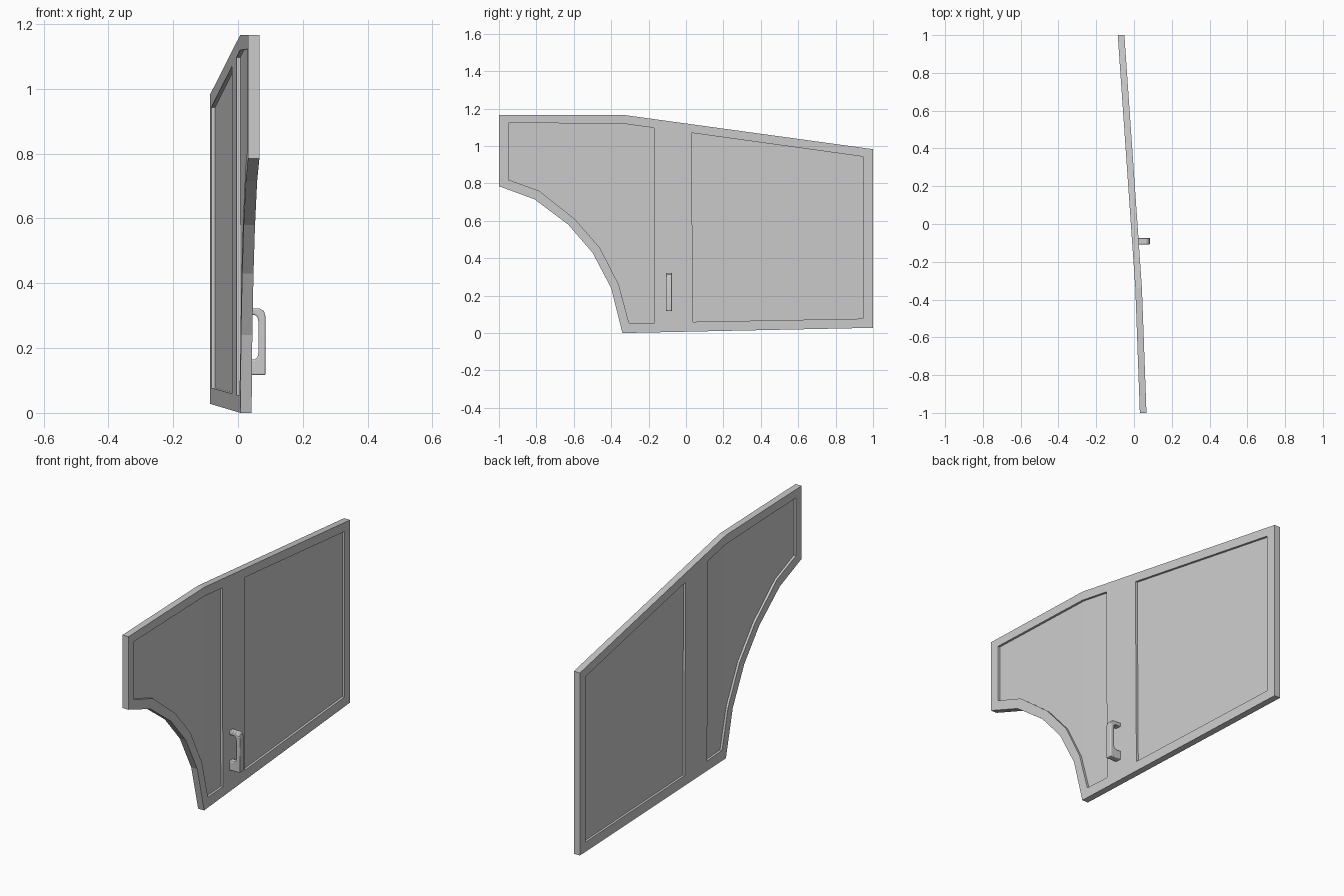
import bpy, bmesh

if "Cube" in bpy.data.objects:
    bpy.data.objects.remove(bpy.data.objects["Cube"])

BEND = -0.34      # y of the vertical crease
THICK = 0.035


def inner_x(y):
    # inner skin follows two straight runs meeting at the crease
    if y < BEND:
        return 0.007 + (BEND - y) / 0.66 * 0.024
    return 0.007 - (y - BEND) / 1.34 * 0.093


def finish(bm, name):
    bmesh.ops.recalc_face_normals(bm, faces=bm.faces[:])
    me = bpy.data.meshes.new(name)
    bm.to_mesh(me)
    bm.free()
    ob = bpy.data.objects.new(name, me)
    bpy.context.collection.objects.link(ob)
    return ob


def bent_sheet(name, loops, offset, thickness):
    # fill the side-view loops (later loops are holes), crease, thicken
    bm = bmesh.new()
    for pts in loops:
        vs = [bm.verts.new((0, y, z)) for y, z in pts]
        for a, b in zip(vs, vs[1:] + vs[:1]):
            bm.edges.new((a, b))
    bmesh.ops.triangle_fill(bm, edges=bm.edges[:], use_beauty=True, normal=(1, 0, 0))
    bmesh.ops.bisect_plane(bm, geom=bm.verts[:] + bm.edges[:] + bm.faces[:], dist=1e-4,
                           plane_co=(0, BEND, 0), plane_no=(0, 1, 0))
    for v in bm.verts:
        v.co.x = inner_x(v.co.y) + offset
    ext = bmesh.ops.extrude_face_region(bm, geom=bm.faces[:], use_keep_orig=True)
    for g in ext["geom"]:
        if isinstance(g, bmesh.types.BMVert):
            g.co.x += thickness
    return finish(bm, name)


outline = [(-1, 1.167), (BEND, 1.167), (1, 0.983), (1, 0.028), (BEND, 0), (-0.4, 0.24),
           (-0.5, 0.43), (-0.63, 0.58), (-0.81, 0.715), (-1, 0.785)]
front_window = [(-0.95, 1.123), (BEND, 1.12), (-0.172, 1.097), (-0.168, 0.055), (-0.305, 0.055),
                (-0.36, 0.26), (-0.46, 0.455), (-0.595, 0.61), (-0.785, 0.76), (-0.95, 0.82)]
rear_window = [(0.03, 1.07), (0.947, 0.943), (0.947, 0.077), (0.037, 0.06)]

# door frame with two openings, and the recessed panels filling them
bent_sheet("door_frame", [outline, front_window, rear_window], 0, THICK)
bent_sheet("front_panel", [front_window], 0.012, 0.011)
bent_sheet("rear_panel", [rear_window], 0.012, 0.011)

# pull handle: C-shaped profile extruded along y
profile = [(0.018, 0.117), (0.085, 0.117), (0.085, 0.298), (0.08, 0.314), (0.067, 0.322),
           (0.018, 0.322), (0.018, 0.302), (0.052, 0.302), (0.06, 0.296), (0.063, 0.282),
           (0.063, 0.185), (0.06, 0.172), (0.052, 0.165), (0.018, 0.165)]
bm = bmesh.new()
face = bm.faces.new([bm.verts.new((x, -0.108, z)) for x, z in profile])
ext = bmesh.ops.extrude_face_region(bm, geom=[face], use_keep_orig=True)
for g in ext["geom"]:
    if isinstance(g, bmesh.types.BMVert):
        g.co.y += 0.034
handle = finish(bm, "door_handle")
bev = handle.modifiers.new("soft_edges", 'BEVEL')
bev.width = 0.004
bev.segments = 2
bev.limit_method = 'ANGLE'
bev.angle_limit = 1.2
bpy.context.view_layer.objects.active = handle
handle.select_set(True)
bpy.ops.object.shade_smooth_by_angle()
